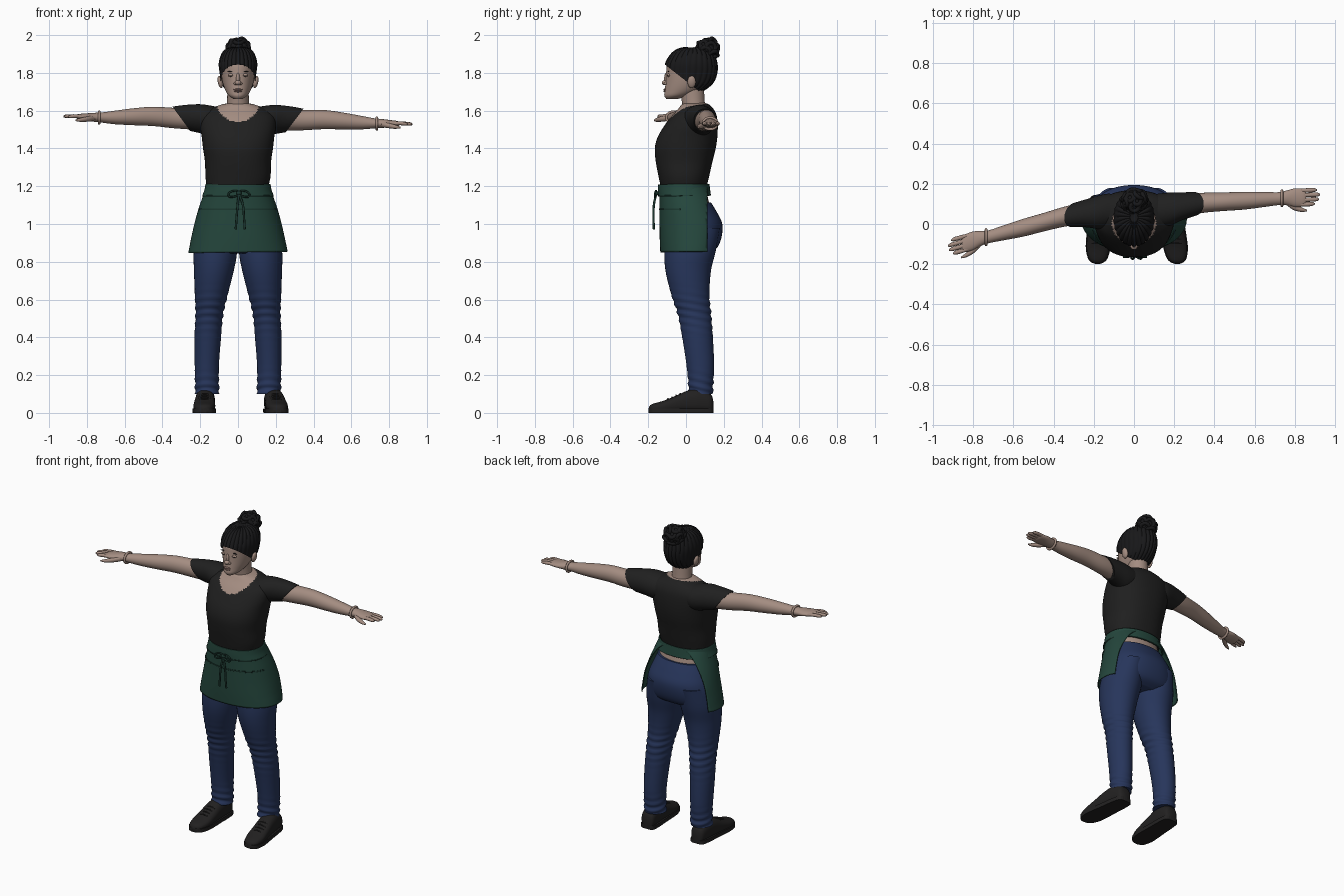
import bpy, bmesh, math, random
from mathutils import Vector, Matrix

random.seed(4)
if "Cube" in bpy.data.objects:
    bpy.data.objects.remove(bpy.data.objects["Cube"])


def material(name, *rgb):
    m = bpy.data.materials.new(name)
    m.use_nodes = True
    m.diffuse_color = (*rgb, 1)
    bsdf = m.node_tree.nodes["Principled BSDF"]
    bsdf.inputs["Base Color"].default_value = (*rgb, 1)
    bsdf.inputs["Roughness"].default_value = 0.8
    return m


SKIN = material("skin", .37, .265, .22)
LIP = material("lips", .29, .18, .155)
HAIR = material("black hair", .009, .009, .01)
SHIRT = material("charcoal shirt", .014, .014, .014)
APRON = material("green apron", .018, .062, .046)
TRIM = material("dark green trim", .011, .038, .028)
JEANS = material("blue denim", .02, .036, .105)
SHOE = material("black shoe", .016, .015, .015)


def finish(bm, name, mats):
    bmesh.ops.recalc_face_normals(bm, faces=bm.faces)
    me = bpy.data.meshes.new(name)
    bm.to_mesh(me)
    bm.free()
    for m in mats:
        me.materials.append(m)
    ob = bpy.data.objects.new(name, me)
    bpy.context.collection.objects.link(ob)
    bpy.ops.object.select_all(action='DESELECT')
    ob.select_set(True)
    bpy.context.view_layer.objects.active = ob
    bpy.ops.object.shade_smooth_by_angle(angle=math.radians(50))
    return ob


def smooth_rows(rows, steps):
    """Catmull-Rom interpolation between the given section rows."""
    out = []
    for i in range(len(rows) - 1):
        a, b, c, d = (rows[max(i - 1, 0)], rows[i], rows[i + 1], rows[min(i + 2, len(rows) - 1)])
        for s in range(steps):
            t = s / steps
            out.append([q + .5 * t * (r - p + t * (2 * p - 5 * q + 4 * r - s4 + t * (3 * (q - r) + s4 - p)))
                        for p, q, r, s4 in zip(a, b, c, d)])
    return out + [list(rows[-1])]


def loft(name, rows, mats, axis="Z", n=40, power=2, steps=5, warp=None, pick=None, cut=None, caps=True):
    """Rows are (position on axis, centre 1, centre 2, radius 1, radius 2)."""
    bm = bmesh.new()
    rings = []
    for t, c1, c2, r1, r2 in smooth_rows(rows, steps):
        ring = []
        for k in range(n):
            a = 2 * math.pi * k / n
            c, s = math.cos(a), math.sin(a)
            u = c1 + r1 * math.copysign(abs(c) ** (2 / power), c)
            v = c2 + r2 * math.copysign(abs(s) ** (2 / power), s)
            p = Vector({"X": (t, u, v), "Y": (u, t, v), "Z": (u, v, t)}[axis])
            ring.append(bm.verts.new(warp(p, a) if warp else p))
        rings.append(ring)
    for lo, hi in zip(rings, rings[1:]):
        for k in range(n):
            bm.faces.new((lo[k], lo[k - 1], hi[k - 1], hi[k]))
    if caps:
        bm.faces.new(rings[0])
        bm.faces.new(rings[-1])
    if cut:
        bmesh.ops.bisect_plane(bm, geom=bm.verts[:] + bm.edges[:] + bm.faces[:],
                               plane_co=cut[0], plane_no=cut[1], clear_inner=True)
    if pick:
        for f in bm.faces:
            f.material_index = pick(f.calc_center_median())
    return finish(bm, name, mats)


def ball(name, loc, size, mat, tilt=0):
    bm = bmesh.new()
    bmesh.ops.create_uvsphere(bm, u_segments=20, v_segments=12, radius=1)
    bm.transform(Matrix.Translation(loc) @ Matrix.Rotation(tilt, 4, 'Y') @ Matrix.Diagonal((*size, 1)))
    return finish(bm, name, [mat])


def tube(name, pts, r, mat, closed=False):
    cu = bpy.data.curves.new(name, 'CURVE')
    cu.dimensions = '3D'
    cu.bevel_depth, cu.bevel_resolution, cu.resolution_u = r, 3, 6
    cu.use_fill_caps = True
    sp = cu.splines.new('BEZIER')
    sp.bezier_points.add(len(pts) - 1)
    sp.use_cyclic_u = closed
    for bp, p in zip(sp.bezier_points, pts):
        bp.co = p
        bp.handle_left_type = bp.handle_right_type = 'AUTO'
    cu.materials.append(mat)
    ob = bpy.data.objects.new(name, cu)
    bpy.context.collection.objects.link(ob)


def body(rows):
    """Turn (z, centre x, front y, back y, half width) into loft rows."""
    return [(z, cx, (f + b) / 2, w, (b - f) / 2) for z, cx, f, b, w in rows]


# Shirt body, with the scooped neck opening shown as skin
loft("shirt_body", body([
    (1.18, -.005, -.13, .105, .16), (1.25, 0, -.145, .122, .172), (1.33, 0, -.16, .14, .175),
    (1.40, 0, -.165, .157, .185), (1.46, 0, -.15, .166, .192), (1.52, 0, -.115, .168, .20),
    (1.57, 0, -.078, .163, .195), (1.605, 0, -.045, .148, .155), (1.63, 0, -.025, .125, .095),
    (1.64, 0, -.01, .105, .05)]), [SHIRT, SKIN], n=96, power=2.25, steps=8,
    pick=lambda c: int(c.z > 1.5 and (c.x / .11) ** 2 + ((c.y - .005) / .105) ** 2 < 1))

# Neck and head
loft("neck", [(1.56, 0, .05, .075, .07), (1.62, 0, .042, .06, .06), (1.72, 0, .03, .056, .065)], [SKIN])
head_rows = [(1.663, 0, -.105, -.04, .025), (1.68, 0, -.115, .02, .05), (1.71, 0, -.112, .085, .068),
             (1.75, 0, -.108, .135, .082), (1.80, 0, -.105, .155, .09), (1.85, 0, -.098, .155, .094),
             (1.90, 0, -.065, .135, .077), (1.925, 0, -.02, .095, .045), (1.932, 0, .01, .06, .015)]
loft("head", body(head_rows), [SKIN], n=48)
ball("nose_tip", (0, -.112, 1.748), (.017, .016, .013), SKIN)
ball("nose_bridge", (0, -.104, 1.768), (.01, .012, .032), SKIN)
ball("upper_lip", (0, -.112, 1.712), (.024, .008, .005), LIP)
ball("lower_lip", (0, -.111, 1.703), (.02, .009, .006), LIP)
for side, label in ((1, "left"), (-1, "right")):
    ball(label + "_nostril", (side * .014, -.107, 1.744), (.009, .01, .008), SKIN)
    ball(label + "_eyelid", (side * .036, -.092, 1.788), (.018, .008, .009), SKIN)
    ball(label + "_eye", (side * .036, -.097, 1.785), (.014, .004, .003), HAIR)
    ball(label + "_eyebrow", (side * .038, -.093, 1.808), (.02, .004, .003), HAIR, side * .12)
    ball(label + "_ear", (side * .094, .03, 1.752), (.013, .022, .033), SKIN, side * .2)


# Hair in braided rows, cut along the hairline, gathered in a bun
def braid(p, a):
    mid = Vector((0, .03, 1.8))
    d = p - mid
    return mid + d * (1 + (.05 + .04 * abs(math.sin(13 * a))) * min(1, Vector((d.x, d.y)).length / .06))


loft("braided_hair", body(head_rows), [HAIR], n=156, warp=braid,
     cut=(Vector((0, -.1, 1.835)), Vector((0, .14, .18))))
bun = Vector((0, .115, 1.925))
ball("bun_core", bun, (.06, .055, .055), HAIR)
for i in range(22):
    h = 1 - 2 * (i + .5) / 22
    a = i * 2.4
    d = Vector((math.cos(a) * math.sqrt(1 - h * h), math.sin(a) * math.sqrt(1 - h * h), h))
    turn = d.to_track_quat('Z', 'Y') @ Matrix.Rotation(random.uniform(-.5, .5), 3, 'X').to_quaternion()
    size = random.uniform(.017, .025)
    tube("bun_curl", [bun + Vector((d.x * .052, d.y * .048, d.z * .05)) + turn @ Vector(
        (size * math.cos(k * math.pi / 3), size * math.sin(k * math.pi / 3), 0)) for k in range(6)],
        .011, HAIR, True)

# Arms: one layout, the right one swung forward and raised a little
for side, label in ((1, "left"), (-1, "right")):
    def pose(p, a=0, side=side):
        swing = max(0, p.x - .13) if side < 0 else 0
        return Vector((side * p.x, p.y - .32 * swing, p.z + .052 * swing))

    def sleeve_pose(p, a):
        p.x += max(0, (p.x - .08) / .22) * .75 * (p.z - 1.548)
        return pose(p)

    loft(label + "_sleeve", [(.08, .06, 1.545, .085, .07), (.16, .07, 1.547, .085, .083),
                             (.23, .087, 1.55, .07, .074), (.30, .1, 1.548, .059, .062)],
         [SHIRT], "X", warp=sleeve_pose)
    loft(label + "_arm", [(.15, .06, 1.548, .06, .06), (.25, .09, 1.55, .055, .056), (.34, .105, 1.55, .05, .054),
                          (.45, .111, 1.553, .046, .051), (.55, .116, 1.546, .044, .045),
                          (.65, .122, 1.537, .037, .036), (.72, .126, 1.533, .032, .027),
                          (.76, .13, 1.532, .037, .024), (.80, .131, 1.532, .046, .019),
                          (.84, .131, 1.531, .044, .015), (.855, .131, 1.531, .036, .01)],
         [SKIN], "X", warp=pose)
    for k, reach in enumerate((.90, .92, .925, .91)):
        y = .097 + k * .023
        loft(label + "_finger", [(.825, y, 1.533, .009, .009), (.86, y + .001, 1.533, .011, .01),
                                 (reach - .015, y + .003, 1.53, .01, .009), (reach, y + .003, 1.528, .003, .003)],
             [SKIN], "X", n=12, warp=pose)
    loft(label + "_thumb", [(.755, .112, 1.528, .015, .014), (.79, .088, 1.522, .017, .014),
                            (.83, .072, 1.515, .012, .011), (.86, .067, 1.511, .004, .004)],
         [SKIN], "X", n=16, warp=pose)
    tube(label + "_bracelet", [pose(Vector((.735, .128 + .038 * math.cos(k * math.pi / 4),
         1.532 + .031 * math.sin(k * math.pi / 4)))) for k in range(8)], .007, SKIN, True)

# Jeans, with soft creases gathered at the knee and hem
loft("lower_waist", body([(1.05, 0, -.1, .135, .165), (1.13, 0, -.12, .118, .165), (1.2, 0, -.12, .10, .155)]), [SKIN])
loft("jeans_hips", body([(1.115, 0, -.118, .132, .17), (1.06, 0, -.122, .165, .188), (1.0, 0, -.122, .192, .207),
                         (.93, 0, -.118, .188, .222), (.875, 0, -.112, .165, .224), (.845, 0, -.08, .12, .2)]),
     [JEANS], n=64, power=2.2)
for side, label in ((1, "left"), (-1, "right")):
    def crease(p, a, side=side):
        fold = math.exp(-((p.z - .53) / .09) ** 2) + math.exp(-((p.z - .14) / .06) ** 2)
        k = .004 * fold * math.sin(p.z * 150 + 2.5 * math.sin(a))
        return Vector((side * (p.x + k * math.cos(a)), p.y + k * math.sin(a), p.z))

    loft(label + "_jeans_leg", [(.98, .11, .04, .095, .14), (.86, .119, .022, .114, .136), (.75, .128, .012, .105, .12),
                                (.62, .142, .024, .086, .1), (.52, .152, .045, .073, .088), (.40, .16, .061, .07, .081),
                                (.25, .165, .076, .064, .073), (.14, .164, .078, .063, .065), (.10, .164, .076, .064, .067)],
         [JEANS], steps=10, warp=crease)

    # Shoe, sole and laces, toes turned slightly outward
    toe_out = .10 if side > 0 else .03
    base = .185 if side > 0 else .172

    def foot(p, low, high):
        return Vector((side * (p.x + base + toe_out * (.1 - p.y)), p.y, min(max(p.z, low), high)))

    outline = [(.145, .02, .06), (.13, .042, .1), (.07, .05, .125), (.01, .052, .118), (-.06, .056, .088),
               (-.12, .057, .064), (-.17, .045, .05), (-.19, .028, .04), (-.198, .008, .025)]
    loft(label + "_shoe", [(y, 0, h / 2, w, h / 2) for y, w, h in outline], [SHOE], "Y", power=2.5,
         warp=lambda p, a: foot(p, .008, 1))
    loft(label + "_sole", [(y, 0, .012, w + .004, .03) for y, w, h in outline], [SHOE], "Y", power=4,
         warp=lambda p, a: foot(p, 0, .024))
    for k in range(4):
        y, z = -.03 - k * .022, .102 - k * .009
        tube(label + "_lace", [foot(Vector((x, y, z - 9 * x * x)), 0, 1) for x in (-.032, 0, .032)], .004, SHOE)

# Half apron wrapped round the front, open behind, with a full waistband
apron_rows = [(1.205, 0, -.14, .118, .166), (1.15, 0, -.138, .15, .182), (1.08, 0, -.137, .18, .206),
              (1.0, 0, -.137, .21, .228), (.92, 0, -.136, .21, .246), (.85, 0, -.133, .2, .26)]


def sheet(name, rows, mat, thick, cut=None):
    ob = loft(name, body(rows), [mat], n=72, power=2.2, cut=cut, caps=False,
              warp=lambda p, a: p + Vector((0, 0, .012 * p.x if p.z < .9 else 0)))
    mod = ob.modifiers.new("thickness", 'SOLIDIFY')
    mod.thickness, mod.offset = thick, 0


front_only = (Vector((0, .112, 1)), Vector((0, -1, 0)))
sheet("apron_panel", apron_rows, APRON, .006, front_only)
sheet("apron_waistband", [(1.21, 0, -.143, .12, .168), (1.18, 0, -.144, .124, .174), (1.15, 0, -.143, .128, .185)],
      APRON, .008)
front_strip = (Vector((0, -.03, 1)), Vector((0, -1, 0)))
sheet("apron_pocket_edge", [(1.082, 0, -.141, .18, .21), (1.074, 0, -.141, .18, .212)], TRIM, .004, front_strip)
sheet("apron_band_seam", [(1.152, 0, -.147, .128, .186), (1.146, 0, -.147, .13, .188)], TRIM, .004, front_strip)

# Tied bow at the front of the waistband
ball("bow_knot", (.005, -.156, 1.163), (.014, .012, .012), TRIM)
for s in (1, -1):
    tube("bow_loop", [(.005, -.156, 1.163), (.005 + s * .04, -.162, 1.172), (.005 + s * .055, -.164, 1.15),
                      (.005 + s * .025, -.162, 1.145)], .005, TRIM, True)
    tube("bow_tail", [(.005, -.158, 1.16), (.012 + s * .014, -.17, 1.1), (.012 + s * .02, -.172, 1.03),
                      (.012 + s * .024, -.17, .972)], .006, TRIM)
